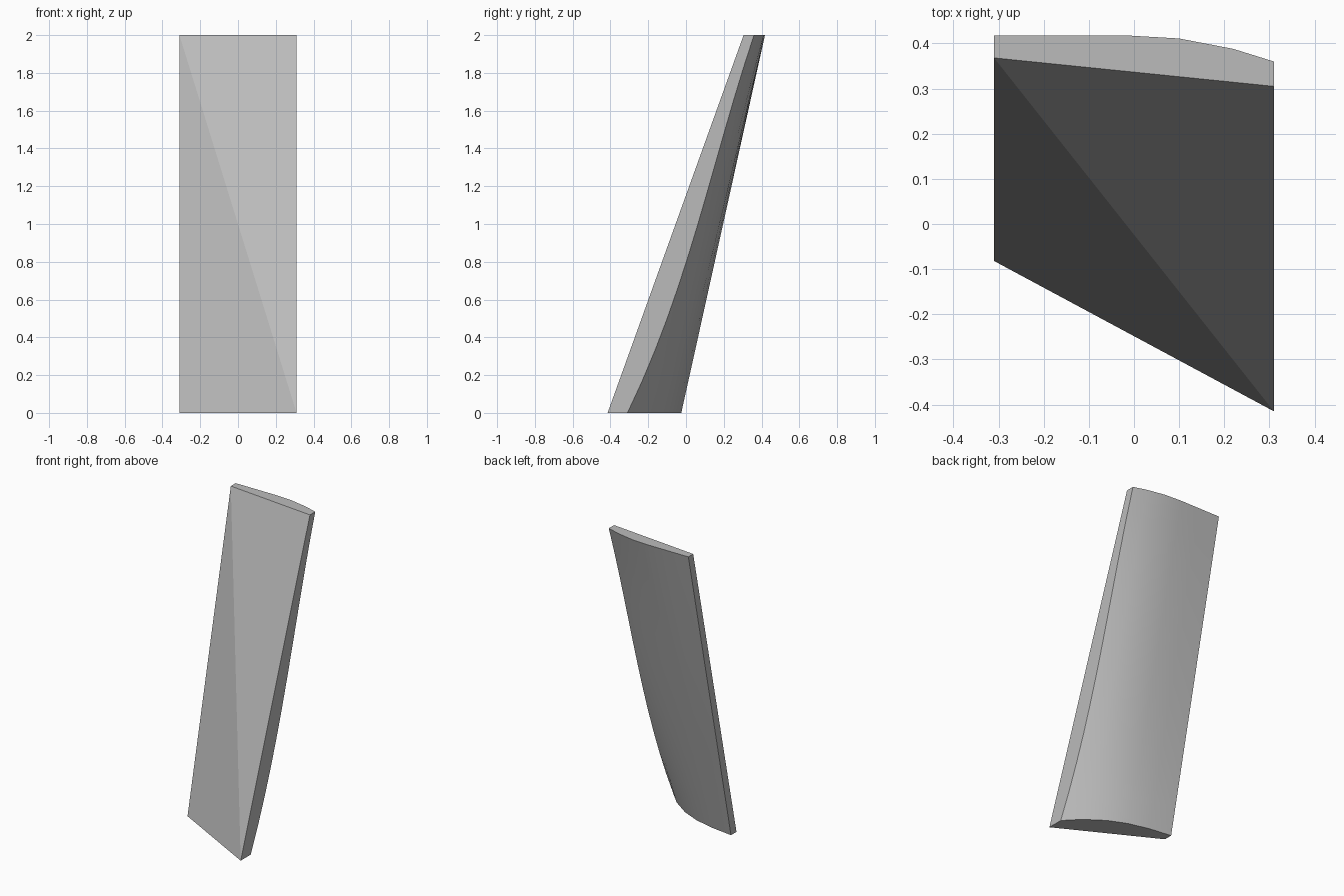
import bpy, bmesh, math

cube = bpy.data.objects.get("Cube")
if cube:
    bpy.data.objects.remove(cube)

# One plain grey
grey = bpy.data.materials.new("plain_grey")
grey.use_nodes = True
colour = (0.5, 0.5, 0.5, 1)
grey.diffuse_color = colour
grey.node_tree.nodes["Principled BSDF"].inputs["Base Color"].default_value = colour

HEIGHT, HALF, ROWS = 2.0, 0.31, 12
# Rounded back: x, y at the foot, y at the tip
PROFILE = [(-HALF, -0.025, 0.418), (-0.16, -0.045, 0.418), (-0.02, -0.08, 0.418),
           (0.10, -0.133, 0.411), (0.22, -0.217, 0.388), (HALF, -0.31, 0.36)]
# Flat front: y at the foot and tip of each side
FRONT = {-1: (-0.082, 0.368), 1: (-0.415, 0.305)}


def back_point(x, foot, tip, t):
    swell = 0.045 * ((x + HALF) / (2 * HALF)) ** 2 * 6.75 * t * (1 - t) ** 2
    return (x, foot + (tip - foot) * t + swell, HEIGHT * t)


bm = bmesh.new()
rows = [[bm.verts.new(back_point(*p, r / ROWS)) for p in PROFILE] for r in range(ROWS + 1)]

# Curved back surface
for low, high in zip(rows, rows[1:]):
    for i in range(len(PROFILE) - 1):
        bm.faces.new((low[i], high[i], high[i + 1], low[i + 1]))

# Front face, folded along its diagonal
corner = {(s, k): bm.verts.new((s * HALF, FRONT[s][k], HEIGHT * k)) for s in (-1, 1) for k in (0, 1)}
bm.faces.new((corner[-1, 0], corner[1, 0], corner[-1, 1]))
bm.faces.new((corner[1, 0], corner[1, 1], corner[-1, 1]))

# Narrow side faces
for s, col in ((-1, 0), (1, -1)):
    edge = [row[col] for row in rows]
    half = ROWS // 2
    bm.faces.new([corner[s, 0]] + edge[:half + 1])
    bm.faces.new([corner[s, 1], corner[s, 0]] + edge[half:])

# End caps
for k, row in ((0, rows[0]), (1, rows[-1])):
    bm.faces.new([corner[-1, k]] + row + [corner[1, k]])

bmesh.ops.recalc_face_normals(bm, faces=bm.faces)
bmesh.ops.triangulate(bm, faces=[f for f in bm.faces if len(f.verts) > 4])
mesh = bpy.data.meshes.new("tapered_blade")
bm.to_mesh(mesh)
bm.free()
mesh.materials.append(grey)
blade = bpy.data.objects.new("tapered_blade", mesh)
bpy.context.collection.objects.link(blade)

# Smooth the back, keep the rims and the front fold crisp
bpy.context.view_layer.objects.active = blade
blade.select_set(True)
bpy.ops.object.shade_smooth_by_angle(angle=math.radians(25))
for poly in mesh.polygons:
    if poly.normal.y < 0 or abs(poly.normal.x) > 0.95:
        poly.use_smooth = False
